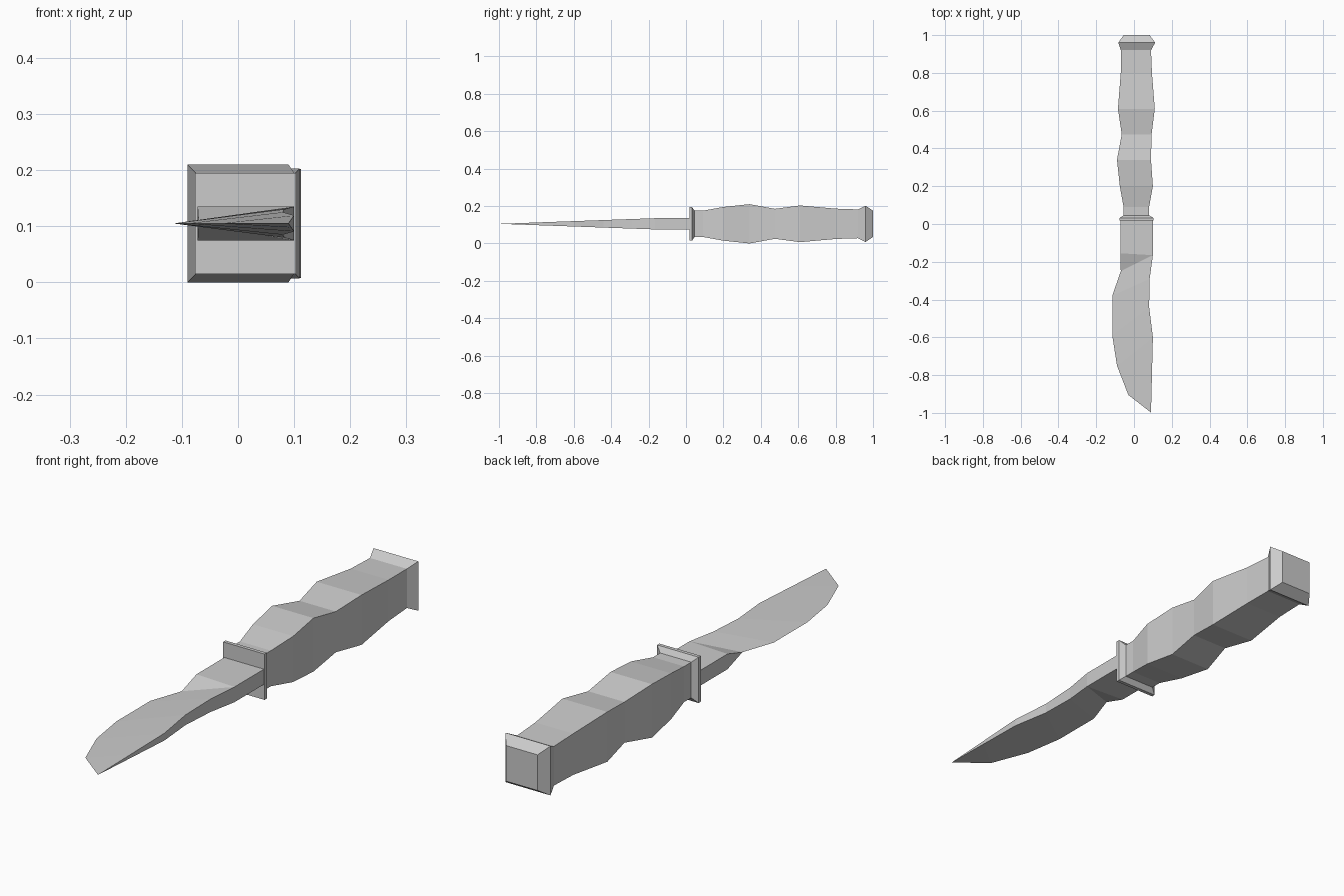
import bpy, bmesh

if "Cube" in bpy.data.objects:
    bpy.data.objects.remove(bpy.data.objects["Cube"])

ZC = 0.105  # mid-height; every part is symmetric about it


def loft(name, sections):
    """Skin four-cornered sections, each given as (left, right) = (x, y, half height)."""
    bm = bmesh.new()
    rings = []
    for (lx, ly, lh), (rx, ry, rh) in sections:
        corners = [(lx, ly, ZC - lh), (rx, ry, ZC - rh), (rx, ry, ZC + rh), (lx, ly, ZC + lh)]
        rings.append([bm.verts.new(c) for c in corners])
    for a, b in zip(rings, rings[1:]):
        for i in range(4):
            j = (i + 1) % 4
            bm.faces.new((a[i], a[j], b[j], b[i]))
    bm.faces.new(rings[0])
    bm.faces.new(rings[-1][::-1])
    # collapsed corners form the sharp edge and the point
    bmesh.ops.remove_doubles(bm, verts=bm.verts, dist=0.0005)
    bmesh.ops.recalc_face_normals(bm, faces=bm.faces)
    mesh = bpy.data.meshes.new(name)
    bm.to_mesh(mesh)
    bm.free()
    obj = bpy.data.objects.new(name, mesh)
    bpy.context.collection.objects.link(obj)
    return obj


def block(name, rows):
    """Loft of rectangles across y: rows of (y, x_left, x_right, half height)."""
    return loft(name, [((l, y, h), (r, y, h)) for y, l, r, h in rows])


# Wavy grip
block("grip", [
    (0.04, -0.055, 0.08, 0.07),
    (0.09, -0.055, 0.08, 0.07),
    (0.20, -0.075, 0.10, 0.09),
    (0.34, -0.09, 0.09, 0.105),
    (0.475, -0.065, 0.093, 0.08),
    (0.61, -0.085, 0.11, 0.098),
    (0.80, -0.07, 0.095, 0.081),
    (0.92, -0.07, 0.09, 0.077),
])

# Flared pommel
block("pommel", [
    (0.92, -0.07, 0.09, 0.077),
    (0.96, -0.083, 0.112, 0.097),
    (1.00, -0.055, 0.083, 0.07),
])

# Guard plate with chamfered back
block("guard", [
    (0.018, -0.077, 0.103, 0.09),
    (0.032, -0.077, 0.103, 0.09),
    (0.046, -0.055, 0.08, 0.07),
])

# Blade: square base, then a wedge from thick spine (right) to sharp edge (left)
edge = [(-0.07, -0.25), (-0.115, -0.38), (-0.115, -0.59),
        (-0.09, -0.75), (-0.03, -0.905), (0.09, -0.998)]
spine = [(0.10, -0.165), (0.083, -0.29), (0.08, -0.44),
         (0.10, -0.60), (0.095, -0.80), (0.09, -0.998)]
sections = [((-0.072, 0.02, 0.03), (0.10, 0.02, 0.03)),
            ((-0.072, -0.155, 0.03), (0.10, -0.165, 0.03))]
for (ex, ey), (sx, sy) in zip(edge, spine):
    half = 0.03 * (sy + 0.998) / 0.833
    sections.append(((ex, ey, 0.0), (sx, sy, half)))
loft("blade", sections)
